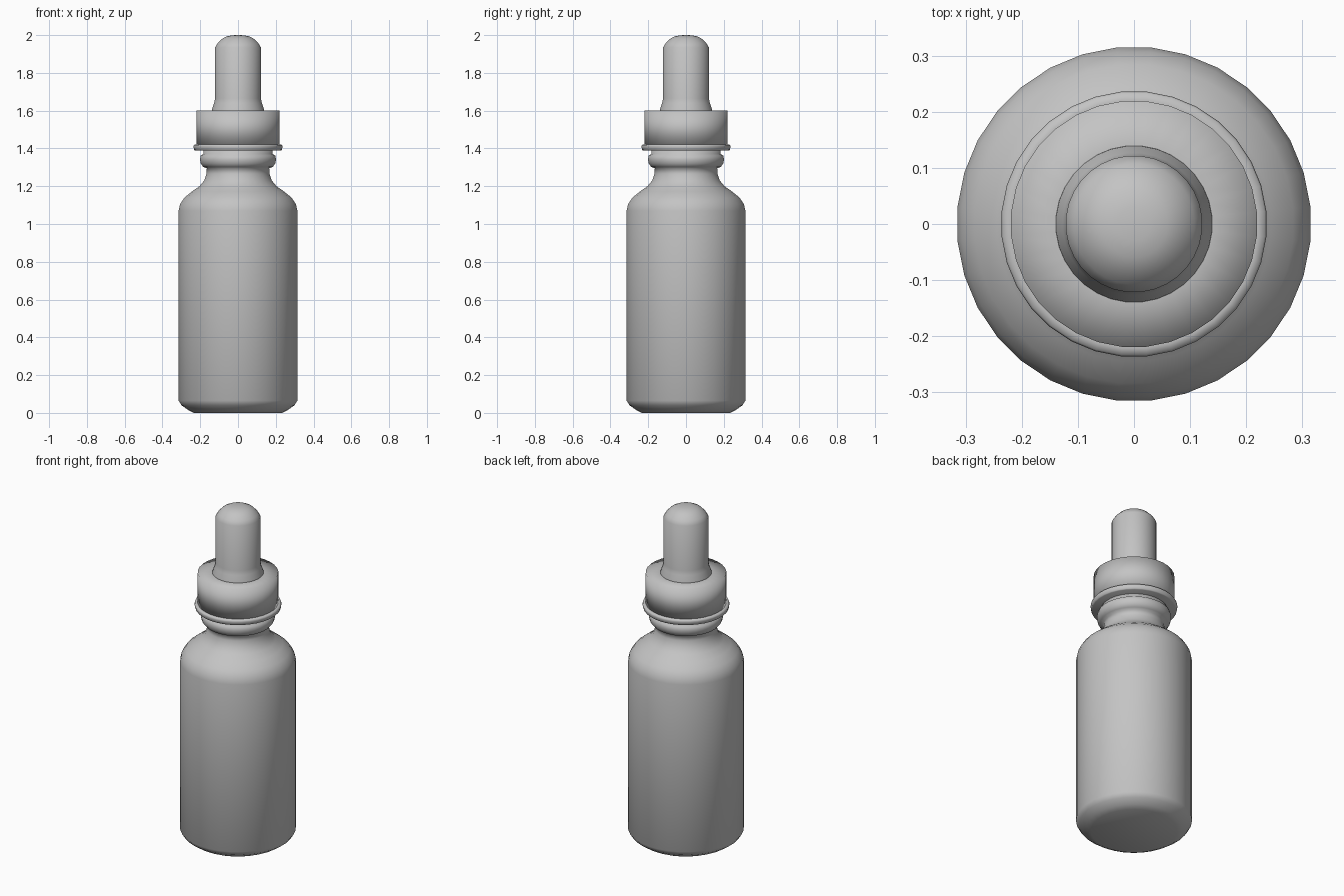
import bpy, bmesh, math

if "Cube" in bpy.data.objects:
    bpy.data.objects.remove(bpy.data.objects["Cube"])

SIDES = 32


def material(name, rgb):
    m = bpy.data.materials.new(name)
    m.diffuse_color = (*rgb, 1)
    m.use_nodes = True
    m.node_tree.nodes["Principled BSDF"].inputs["Base Color"].default_value = m.diffuse_color
    return m


grey = material("plain grey", (0.55, 0.55, 0.55))


def lathe(name, profile, mat):
    """Revolve (radius, z) points about z; radius 0 closes the end."""
    bm = bmesh.new()
    rings = []
    for r, z in profile:
        if r == 0:
            rings.append([bm.verts.new((0, 0, z))] * SIDES)
            continue
        ring = []
        for i in range(SIDES):
            a = 2 * math.pi * (i + 0.5) / SIDES
            ring.append(bm.verts.new((r * math.cos(a), r * math.sin(a), z)))
        rings.append(ring)
    for low, high in zip(rings, rings[1:]):
        for i in range(SIDES):
            j = (i + 1) % SIDES
            corners = [low[i], low[j], high[j], high[i]]
            bm.faces.new(list(dict.fromkeys(corners)))
    bmesh.ops.recalc_face_normals(bm, faces=bm.faces)
    for f in bm.faces:
        f.smooth = True
    mesh = bpy.data.meshes.new(name)
    bm.to_mesh(mesh)
    bm.free()
    mesh.materials.append(mat)
    obj = bpy.data.objects.new(name, mesh)
    bpy.context.collection.objects.link(obj)
    return obj


# Glass body with shoulder, neck and rounded neck bead
lathe("bottle", [
    (0, 0), (0.235, 0), (0.265, 0.015), (0.3, 0.04), (0.316, 0.065),
    (0.316, 1.07), (0.308, 1.105), (0.285, 1.14), (0.245, 1.172),
    (0.205, 1.2), (0.18, 1.23), (0.168, 1.265), (0.166, 1.295),
    (0.185, 1.302), (0.198, 1.32), (0.203, 1.342), (0.198, 1.362),
    (0.183, 1.372), (0.183, 1.395), (0, 1.395)], grey)

# Thin ring at the bottom of the cap
lathe("cap_collar", [
    (0, 1.388), (0.228, 1.388), (0.233, 1.392), (0.237, 1.41),
    (0.234, 1.419), (0.222, 1.421), (0, 1.421)], grey)

# Screw cap
lathe("cap", [(0, 1.415), (0.22, 1.415), (0.22, 1.6), (0.13, 1.6), (0, 1.6)], grey)

# Rubber squeeze bulb with flared foot and domed tip
lathe("dropper_bulb", [
    (0, 1.59), (0.141, 1.59), (0.139, 1.605), (0.127, 1.64), (0.122, 1.665),
    (0.122, 1.935), (0.108, 1.957), (0.085, 1.98), (0.06, 1.993),
    (0.03, 1.999), (0, 2.0)], grey)
